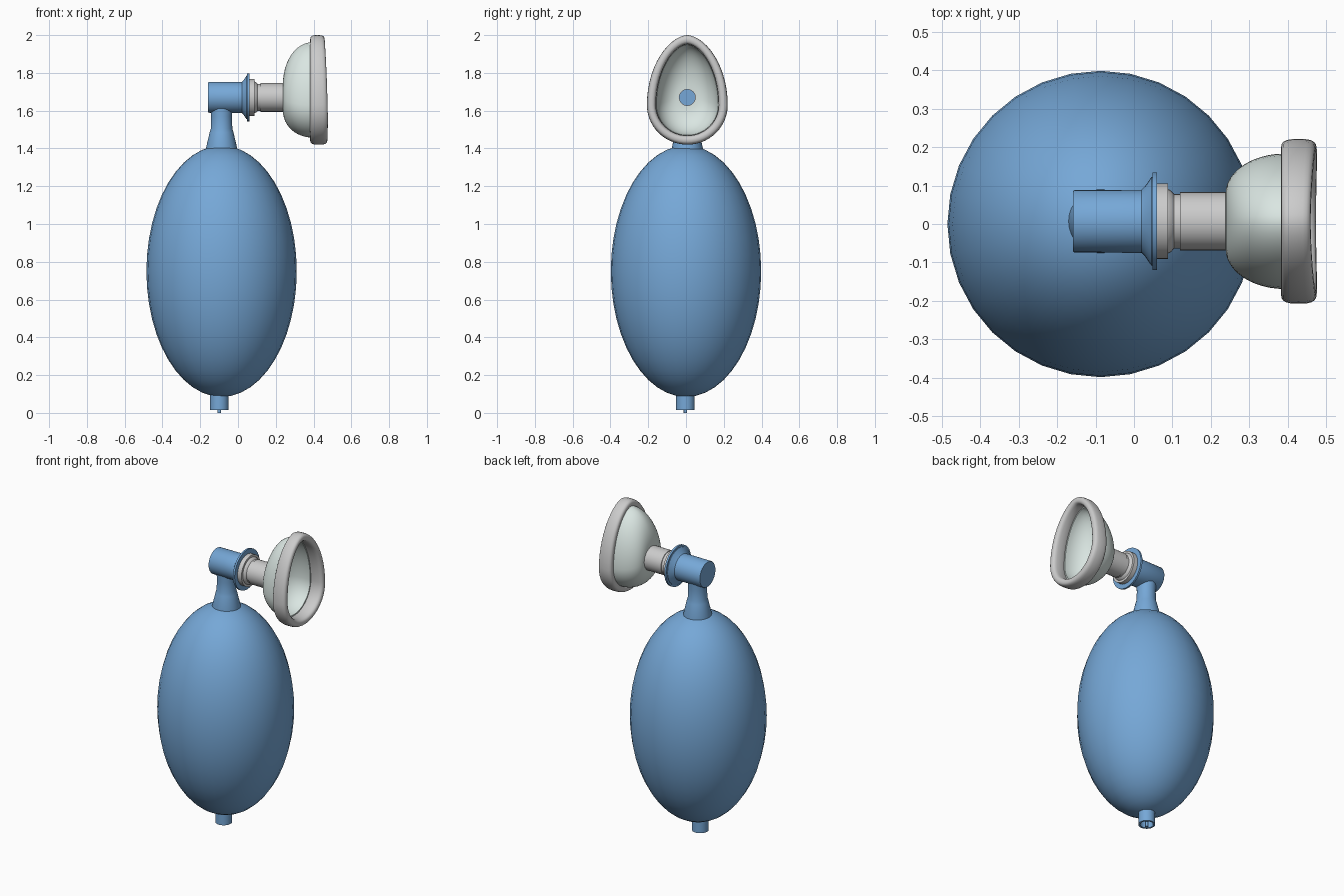
import bpy, bmesh
from math import sin, cos, pi, radians, copysign

if "Cube" in bpy.data.objects:
    bpy.data.objects.remove(bpy.data.objects["Cube"])

CY, CZ = 0.007, 1.67      # axis of the horizontal connector
BX = -0.087               # vertical axis of the bag


def material(name, rgb):
    m = bpy.data.materials.new(name)
    m.diffuse_color = (*rgb, 1)
    m.use_nodes = True
    m.node_tree.nodes["Principled BSDF"].inputs["Base Color"].default_value = m.diffuse_color
    return m


blue = material("blue", (0.18, 0.39, 0.68))
clear = material("pale_clear", (0.70, 0.79, 0.76))


def loft(name, rings, mat=None, closed=False, angle=35):
    """Skin a list of equal-length closed rings; closed joins last to first."""
    bm = bmesh.new()
    vs = [[bm.verts.new(p) for p in r] for r in rings]
    n = len(vs[0])
    for k in range(len(vs) if closed else len(vs) - 1):
        a, b = vs[k], vs[(k + 1) % len(vs)]
        for i in range(n):
            j = (i + 1) % n
            bm.faces.new((a[i], a[j], b[j], b[i]))
    bmesh.ops.remove_doubles(bm, verts=bm.verts, dist=1e-5)
    bmesh.ops.recalc_face_normals(bm, faces=bm.faces)
    me = bpy.data.meshes.new(name)
    bm.to_mesh(me)
    bm.free()
    ob = bpy.data.objects.new(name, me)
    bpy.context.collection.objects.link(ob)
    if mat:
        me.materials.append(mat)
    bpy.ops.object.select_all(action='DESELECT')
    ob.select_set(True)
    bpy.context.view_layer.objects.active = ob
    bpy.ops.object.shade_smooth_by_angle(angle=radians(angle))
    return ob


def lathe(name, profile, axis, centre, mat=None, closed=False, n=32):
    """Turn (radius, position) pairs about a vertical or x-directed axis."""
    u, v = centre
    rings = []
    for r, h in profile:
        ts = [2 * pi * i / n for i in range(n)]
        if axis == 'z':
            rings.append([(u + r * cos(t), v + r * sin(t), h) for t in ts])
        else:
            rings.append([(h, u + r * cos(t), v + r * sin(t)) for t in ts])
    return loft(name, rings, mat, closed)


# Squeeze bag
N = 24
bag = [(0.398 * sin(pi * k / N), 0.75 - 0.665 * cos(pi * k / N)) for k in range(N + 1)]
lathe("squeeze_bag", bag, 'z', (BX, 0), blue)

# Inlet at the bottom: open tube and thin inner pin
lathe("inlet_tube", [(0.049, 0.115), (0.049, 0.015), (0.038, 0.015), (0.038, 0.115)],
      'z', (-0.099, -0.003), blue, True)
lathe("inlet_pin", [(0, 0.1), (0.009, 0.1), (0.009, 0), (0, 0)],
      'z', (-0.099, -0.003), blue, n=12)

# Tapered neck and vertical pipe
lathe("neck", [(0, 1.37), (0.083, 1.37), (0.083, 1.40), (0.063, 1.485), (0.057, 1.505),
               (0.055, 1.57), (0.058, 1.615), (0, 1.615)], 'z', (BX, CY), blue)

# Horizontal valve body with flared flange and hollow bore
lathe("valve_body", [(0, -0.158), (0.079, -0.158), (0.081, -0.155), (0.082, 0.02),
                     (0.09, 0.028), (0.115, 0.045), (0.115, 0.048), (0.127, 0.048),
                     (0.127, 0.060), (0.06, 0.060), (0.06, -0.13), (0, -0.13)],
      'x', (CY, CZ), blue)

# Grey mask connector
lathe("mask_connector", [(0.042, 0.058), (0.098, 0.058), (0.098, 0.088), (0.084, 0.088),
                         (0.080, 0.096), (0.071, 0.104), (0.071, 0.120), (0.076, 0.120),
                         (0.076, 0.250), (0.042, 0.250)], 'x', (CY, CZ), None, True)

# Face mask: teardrop outline, inset by d
M = 56
T = [2 * pi * i / M for i in range(M)]


def outline(t, d):
    c, s = cos(t), sin(t)
    power = 1.15 if s > 0 else 1.0
    y = copysign(abs(c) ** power, c) * (0.214 - d)
    return CY + y, 1.63 + s * ((0.37 if s > 0 else 0.21) - d)


def shell_ring(a, d, r0, x_end, depth):
    f = sin(a)
    ring = []
    for t in T:
        y, z = outline(t, d)
        ring.append((x_end - depth * cos(a),
                     (CY + r0 * cos(t)) * (1 - f) + y * f,
                     (CZ + r0 * sin(t)) * (1 - f) + z * f))
    return ring


K = 12
arc = [pi / 2 * k / K for k in range(K + 1)]
outer = [shell_ring(a, 0.038, 0.072, 0.392, 0.154) for a in arc]
inner = [shell_ring(a, 0.050, 0.046, 0.392, 0.142) for a in reversed(arc)]
loft("mask_shell", outer + inner, clear, True, 50)

# Soft cushion rim: rounded-box section, deeper towards the chin
S = 20
rim = []
for k in range(S):
    a = 2 * pi * k / S
    u = copysign(abs(cos(a)) ** 0.65, cos(a))
    w = copysign(abs(sin(a)) ** 0.75, sin(a))
    ring = []
    for t in T:
        y, z = outline(t, 0.024 - 0.024 * w)
        front = 0.470 - 0.007 * sin(t) + 0.004 * cos(2 * t)
        back = 0.382
        ring.append(((front + back) / 2 + (front - back) / 2 * u, y, z))
    rim.append(ring)
loft("mask_cushion", rim, None, True, 60)
